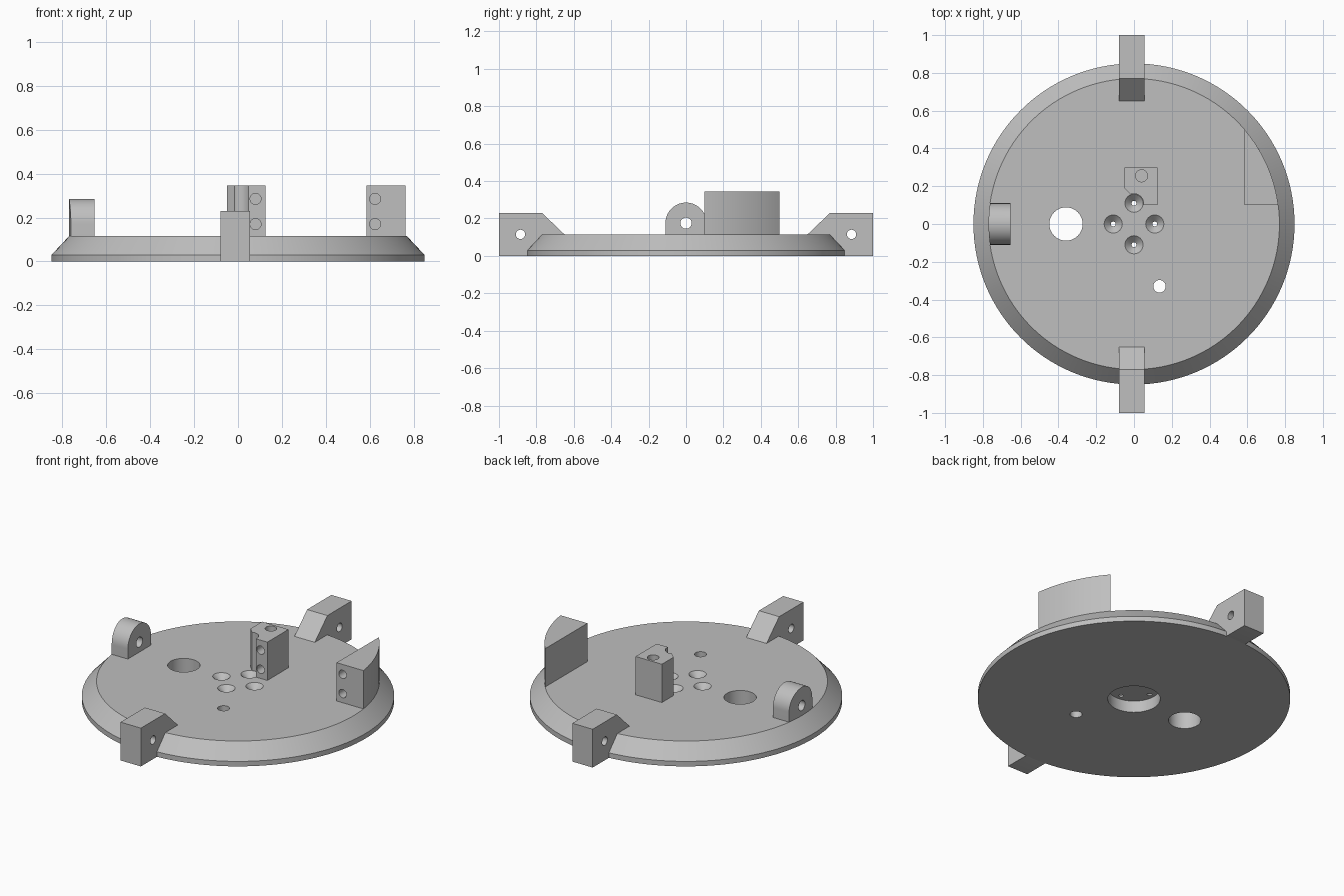
import bpy, bmesh, math
from mathutils import Matrix

cube = bpy.data.objects.get("Cube")
if cube:
    bpy.data.objects.remove(cube, do_unlink=True)

grey = bpy.data.materials.new("plain grey")
grey.use_nodes = True
GREY = (0.52, 0.52, 0.52, 1)
grey.diffuse_color = GREY
grey.node_tree.nodes["Principled BSDF"].inputs["Base Color"].default_value = GREY

TOP = 0.115      # plate top height
RIM = 0.77       # radius of the flat top
TALL = 0.345     # block top height


def make(name, bm):
    bmesh.ops.recalc_face_normals(bm, faces=bm.faces)
    mesh = bpy.data.meshes.new(name)
    bm.to_mesh(mesh)
    bm.free()
    mesh.materials.append(grey)
    obj = bpy.data.objects.new(name, mesh)
    bpy.context.collection.objects.link(obj)
    return obj


def prism(name, points, axis, low, high):
    """Extrude a 2D outline along x (points are y, z) or z (points are x, y)."""
    bm = bmesh.new()
    place = (lambda a, b: (low, a, b)) if axis == "x" else (lambda a, b: (a, b, low))
    face = bm.faces.new([bm.verts.new(place(a, b)) for a, b in points])
    grown = bmesh.ops.extrude_face_region(bm, geom=[face])["geom"]
    shift = (high - low, 0, 0) if axis == "x" else (0, 0, high - low)
    bmesh.ops.translate(bm, vec=shift, verts=[v for v in grown if isinstance(v, bmesh.types.BMVert)])
    return make(name, bm)


def rod(center, axis, length, r1, r2=None, sides=40):
    """Cylinder or cone used for drilling and trimming."""
    bm = bmesh.new()
    turn = {"x": Matrix.Rotation(math.pi / 2, 4, "Y"),
            "y": Matrix.Rotation(math.pi / 2, 4, "X"), "z": Matrix()}[axis]
    bmesh.ops.create_cone(bm, cap_ends=True, segments=sides, radius1=r1,
                          radius2=r1 if r2 is None else r2, depth=length,
                          matrix=Matrix.Translation(center) @ turn)
    obj = make("cutter", bm)
    obj.hide_render = True
    return obj


def carve(obj, cutters, operation="DIFFERENCE"):
    """Apply each boolean and drop its cutter."""
    for cutter in cutters:
        mod = obj.modifiers.new("carve", "BOOLEAN")
        mod.operation, mod.solver, mod.object = operation, "EXACT", cutter
        graph = bpy.context.evaluated_depsgraph_get()
        mesh = bpy.data.meshes.new_from_object(obj.evaluated_get(graph))
        obj.modifiers.clear()
        obj.data = mesh
        bpy.data.objects.remove(cutter, do_unlink=True)


def arc(cx, cy, r, start, end, steps):
    return [(cx + r * math.cos(start + (end - start) * i / steps),
             cy + r * math.sin(start + (end - start) * i / steps)) for i in range(steps + 1)]


# Round plate with sloped rim
bm = bmesh.new()
rings = []
for radius, z in ((0.85, 0), (0.85, 0.03), (RIM, TOP)):
    rings.append([bm.verts.new((x, y, z)) for x, y in arc(0, 0, radius, 0, math.tau, 128)[:-1]])
for a, b in zip(rings, rings[1:]):
    for i in range(128):
        j = (i + 1) % 128
        bm.faces.new((a[i], a[j], b[j], b[i]))
bm.faces.new(rings[0])
bm.faces.new(rings[-1])
plate = make("base_plate", bm)

# Through holes, underside recess and countersunk screw holes
drills = [rod((-0.36, 0, 0.06), "z", 0.4, 0.088, sides=64),
          rod((0.135, -0.33, 0.06), "z", 0.4, 0.033),
          rod((0, 0, 0), "z", 0.14, 0.143, sides=64)]
for x, y in ((0.11, 0), (-0.11, 0), (0, 0.11), (0, -0.11)):
    drills.append(rod((x, y, 0.1), "z", 0.2, 0.013))
    drills.append(rod((x, y, TOP - 0.015), "z", 0.04, 0.013, 0.053))
carve(plate, drills)

# Front and rear edge brackets
for side, name in ((-1, "front_bracket"), (1, "rear_bracket")):
    outline = [(1, 0), (0.845, 0), (0.8, 0.01), (0.65, 0.1), (0.65, TOP), (0.77, 0.23), (1, 0.23)]
    bracket = prism(name, [(side * y, z) for y, z in outline], "x", -0.08, 0.055)
    carve(bracket, [rod((0, side * 0.885, TOP), "x", 1, 0.025)])

# Round-topped lug, trimmed to the rim circle
outline = [(-0.11, 0.11), (0.11, 0.11)] + arc(0, 0.175, 0.11, 0, math.pi, 32)
lug = prism("right_lug", outline, "x", -0.8, -0.655)
carve(lug, [rod((0, 0, 0.2), "z", 1, RIM, sides=128)], "INTERSECT")
carve(lug, [rod((-0.7, 0, 0.175), "x", 0.5, 0.03)])

# Curved-back block on the left rim
curve = arc(0, 0, RIM, math.asin(0.1 / RIM), math.asin(0.5 / RIM), 16)
block = prism("left_block", [(0.585, 0.1)] + curve, "z", TOP - 0.005, TALL)
carve(block, [rod((0.625, 0.1, z), "y", 0.2, 0.025) for z in (0.17, 0.285)])

# Central block with chamfer, screw clearance and blind holes
outline = [(-0.05, 0.3), (0.125, 0.3), (0.125, 0.1), (0.04, 0.1), (-0.05, 0.19)]
post = prism("center_block", outline, "z", TOP, TALL)
carve(post, [rod((0, 0.11, 0.25), "z", 0.5, 0.05)]
      + [rod((0.08, 0.1, z), "y", 0.2, 0.025) for z in (0.17, 0.285)]
      + [rod((0.04, 0.255, TALL), "z", 0.2, 0.032)])

# Smooth the round surfaces, keep edges crisp
bpy.ops.object.select_all(action="DESELECT")
for obj in (plate, lug, block, post, bpy.data.objects["front_bracket"], bpy.data.objects["rear_bracket"]):
    obj.select_set(True)
    bpy.context.view_layer.objects.active = obj
bpy.ops.object.shade_smooth_by_angle(angle=math.radians(30))
